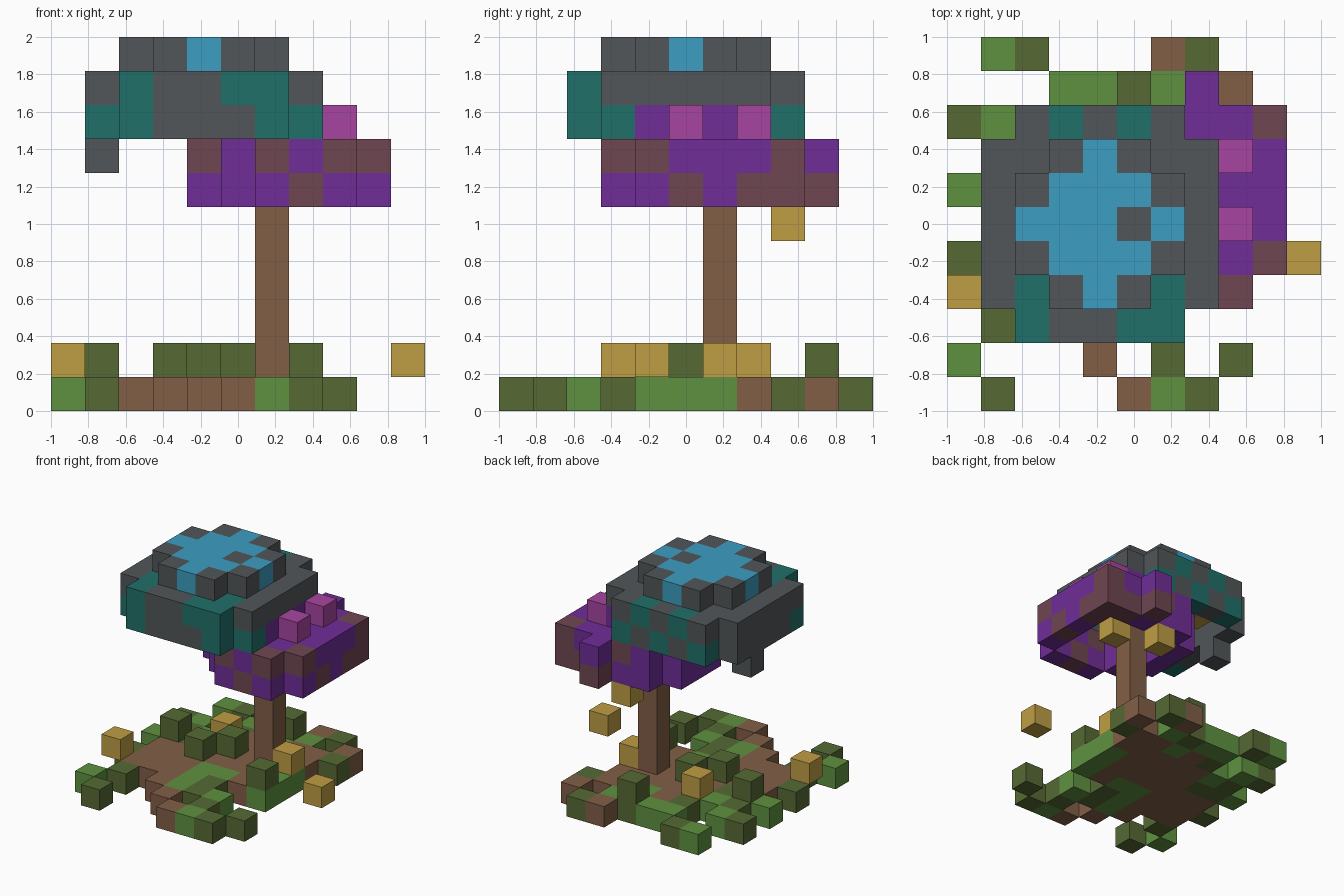
import bpy
import bmesh
from mathutils import Vector

cube = bpy.data.objects.get("Cube")
if cube:
    bpy.data.objects.remove(cube, do_unlink=True)

N = 11            # blocks along each side
S = 2 / N         # block size


def linear(c):
    c /= 255
    return c / 12.92 if c < 0.04 else ((c + 0.055) / 1.055) ** 2.4


def material(name, r, g, b):
    col = (linear(r), linear(g), linear(b), 1)
    m = bpy.data.materials.new(name)
    m.use_nodes = True
    m.diffuse_color = col
    bsdf = next(n for n in m.node_tree.nodes if n.type == 'BSDF_PRINCIPLED')
    bsdf.inputs["Base Color"].default_value = col
    bsdf.inputs["Roughness"].default_value = 0.9
    return m


MATS = {
    'g': material("slate_grey", 82, 86, 88),
    't': material("teal", 33, 112, 106),
    'c': material("sky_blue", 60, 157, 193),
    'u': material("purple", 112, 45, 152),
    'm': material("maroon", 112, 70, 82),
    'p': material("magenta", 167, 69, 160),
    'b': material("bark_brown", 130, 95, 70),
    'd': material("moss_green", 86, 106, 52),
    'l': material("grass_green", 95, 145, 64),
    'o': material("gold", 191, 157, 68),
}


def layer(rows, x0, y_top, z):
    """Blocks of one layer, rows listed from back to front."""
    return {(x0 + i, y_top - r, z): ch
            for r, row in enumerate(rows.split())
            for i, ch in enumerate(row) if ch != '.'}


parts = {}

# Ground patch with scattered soil and grass
parts["ground"] = layer("""
    .ld...bd...
    ...lldl.b..
    dl.dblbbd..
    .dlbbbbb...
    lddbbbbl...
    .bbbbbbl...
    dbbbllbl...
    .bbbld.....
    .d.bldl....
    l...b.d.d..
    .d...bld...""", 0, 10, 0)

# Grass tufts standing on the ground
parts["grass_tufts"] = {(x, y, 1): 'd' for x, y in
                        [(1, 6), (3, 5), (4, 6), (7, 4), (5, 9)]}

# Stem
parts["stem"] = {(6, 6, z): 'b' for z in range(1, 8)}

# Gold spores, on the ground and under the caps
parts["spores"] = {p: 'o' for p in
                   [(0, 3, 1), (3, 7, 1), (7, 6, 1), (10, 4, 1),
                    (6, 8, 5), (7, 6, 6), (3, 7, 8)]}

# Lower purple cap: two rim layers, a roof and raised spots
lower = layer("""
    ...m..
    .uuumm
    u....m
    u....u
    u....m
    .u...u
    ..umu.""", 4, 9, 6)
lower.update(layer("""
    ...u..
    .umuum
    u...uu
    u...uu
    m...uu
    .u..um
    ..mum.""", 4, 9, 7))
lower.update(layer("""
    uuup
    uuu.
    uuup
    ..u.""", 5, 7, 8))
parts["lower_cap"] = lower

# Upper grey cap: two rim layers, a drip and a crown
upper = layer("""
    .tgtgt.
    g......
    g......
    g......
    g......
    t.....t
    .tgggt.""", 1, 8, 8)
upper.update(layer("""
    .gtgtg.
    gg...gg
    g.....g
    g.....g
    g.....g
    gt...tg
    .tggtt.""", 1, 8, 9))
upper[1, 6, 7] = 'g'
parts["upper_cap"] = upper

parts["crown"] = layer("""
    .gcg.
    gcccg
    cccgc
    gcccg
    .gcg.""", 2, 7, 10)

occupied = set().union(*parts.values())


def build(name, cells):
    """Make one mesh from the outer faces of its blocks."""
    bm = bmesh.new()
    keys = sorted(set(cells.values()))
    for cell, ch in cells.items():
        centre = Vector(((cell[0] + 0.5) * S - 1,
                         (cell[1] + 0.5) * S - 1,
                         (cell[2] + 0.5) * S))
        for axis in range(3):
            for sign in (-1, 1):
                n = Vector((0, 0, 0))
                n[axis] = sign
                if tuple(int(a + b) for a, b in zip(cell, n)) in occupied:
                    continue
                u = Vector((0, 0, 0))
                u[(axis + 1) % 3] = 1
                v = n.cross(u)
                corners = [n - u - v, n + u - v, n + u + v, n - u + v]
                face = bm.faces.new([bm.verts.new(centre + c * S / 2)
                                     for c in corners])
                face.material_index = keys.index(ch)
    bmesh.ops.remove_doubles(bm, verts=bm.verts, dist=S / 100)
    mesh = bpy.data.meshes.new(name)
    bm.to_mesh(mesh)
    bm.free()
    for k in keys:
        mesh.materials.append(MATS[k])
    bpy.context.collection.objects.link(bpy.data.objects.new(name, mesh))


for part, cells in parts.items():
    build(part, cells)
